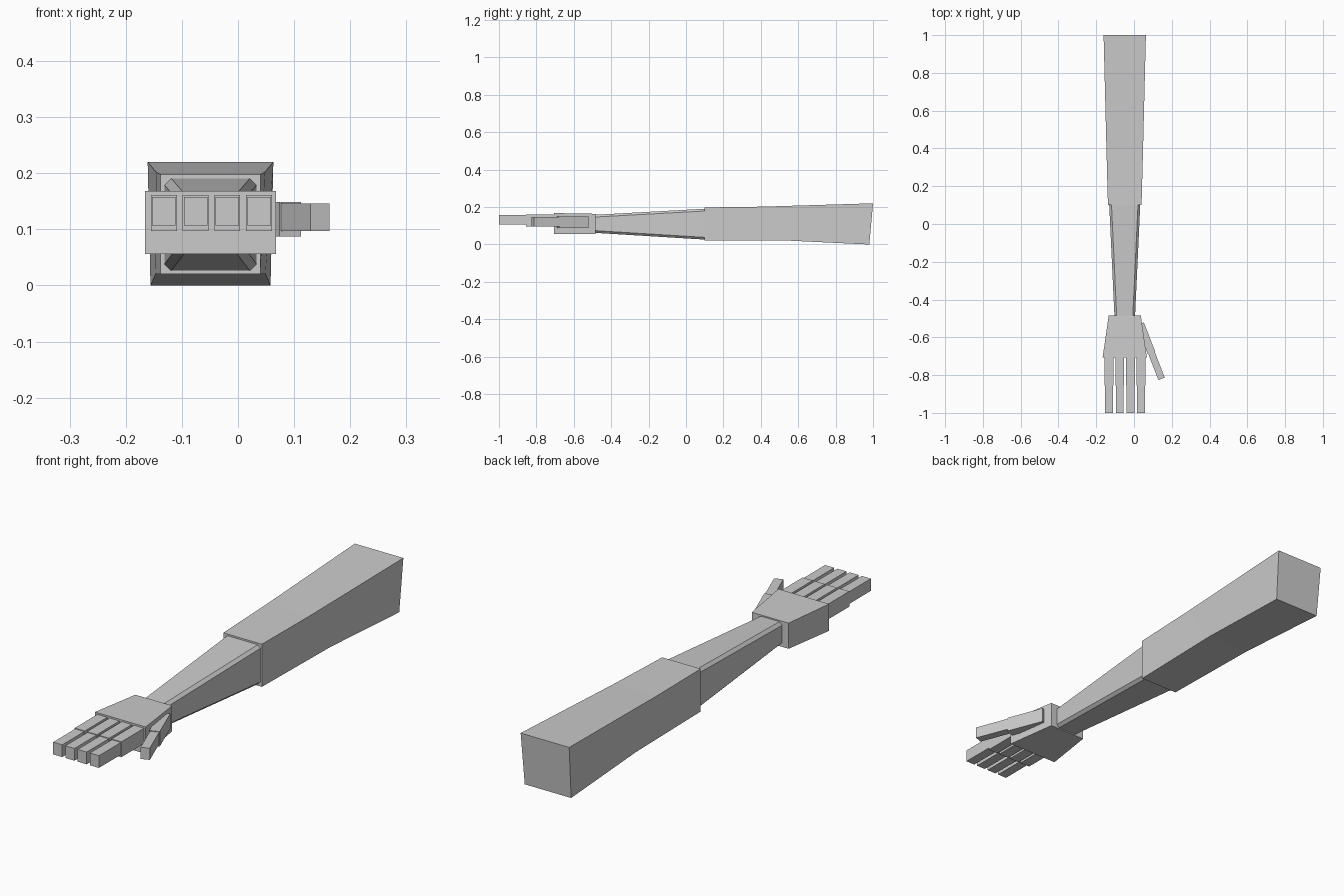
import bpy, bmesh
from mathutils import Vector

if "Cube" in bpy.data.objects:
    bpy.data.objects.remove(bpy.data.objects["Cube"])


def loft(name, sections):
    """Skin a list of equal-length rings of points and cap both ends."""
    bm = bmesh.new()
    rings = [[bm.verts.new(p) for p in s] for s in sections]
    n = len(rings[0])
    for a, b in zip(rings, rings[1:]):
        for i in range(n):
            j = (i + 1) % n
            bm.faces.new((a[i], a[j], b[j], b[i]))
    bm.faces.new(rings[0])
    bm.faces.new(rings[-1])
    bmesh.ops.recalc_face_normals(bm, faces=bm.faces)
    mesh = bpy.data.meshes.new(name)
    bm.to_mesh(mesh)
    bm.free()
    obj = bpy.data.objects.new(name, mesh)
    bpy.context.collection.objects.link(obj)
    return obj


def rect(cx, y_top, y_bot, half_top, half_bot, z0, z1):
    return [(cx - half_bot, y_bot, z0), (cx + half_bot, y_bot, z0),
            (cx + half_top, y_top, z1), (cx - half_top, y_top, z1)]


def octagon(cx, y, hx, z0, z1, c):
    return [(cx - hx + c, y, z0), (cx + hx - c, y, z0),
            (cx + hx, y, z0 + c), (cx + hx, y, z1 - c),
            (cx + hx - c, y, z1), (cx - hx + c, y, z1),
            (cx - hx, y, z1 - c), (cx - hx, y, z0 + c)]


def bar(name, start, end, w0, w1, z_start, z_end):
    """Box along a line in plan, with its own width and height at each end."""
    s, e = Vector(start), Vector(end)
    d = (e - s).normalized()
    side = Vector((-d.y, d.x))
    rings = []
    for p, w, (z0, z1) in ((s, w0, z_start), (e, w1, z_end)):
        a, b = p - side * w / 2, p + side * w / 2
        rings.append([(a.x, a.y, z0), (b.x, b.y, z0),
                      (b.x, b.y, z1), (a.x, a.y, z1)])
    return loft(name, rings)


CX = -0.049

# Upper arm sleeve, flaring to a slightly slanted shoulder end
loft("upper_arm", [
    rect(CX, 0.10, 0.10, 0.089, 0.089, 0.02, 0.198),
    rect(CX, 0.40, 0.54, 0.097, 0.098, 0.021, 0.202),
    rect(CX, 1.00, 0.98, 0.112, 0.107, 0.0, 0.22)])

# Forearm with chamfered corners, tapering to the wrist
loft("forearm", [
    octagon(CX, 0.12, 0.083, 0.025, 0.192, 0.012),
    octagon(CX, -0.50, 0.054, 0.063, 0.158, 0.012)])

# Palm, widening to the knuckles
loft("palm", [
    rect(CX, -0.485, -0.485, 0.085, 0.085, 0.057, 0.164),
    rect(CX, -0.706, -0.706, 0.117, 0.117, 0.056, 0.168)])

# Four fingers, two segments each
for i in range(4):
    x = -0.132 + i * 0.0565
    bar(f"finger_{i + 1}_base", (x, -0.69), (x, -0.855), 0.046, 0.046,
        (0.097, 0.161), (0.097, 0.161))
    bar(f"finger_{i + 1}_tip", (x, -0.84), (x, -1.0), 0.042, 0.042,
        (0.107, 0.158), (0.107, 0.158))

# Thumb, two segments angled outwards
bar("thumb_base", (0.033, -0.528), (0.093, -0.683), 0.041, 0.041,
    (0.087, 0.149), (0.087, 0.149))
bar("thumb_tip", (0.088, -0.67), (0.146, -0.82), 0.036, 0.036,
    (0.097, 0.146), (0.097, 0.146))
